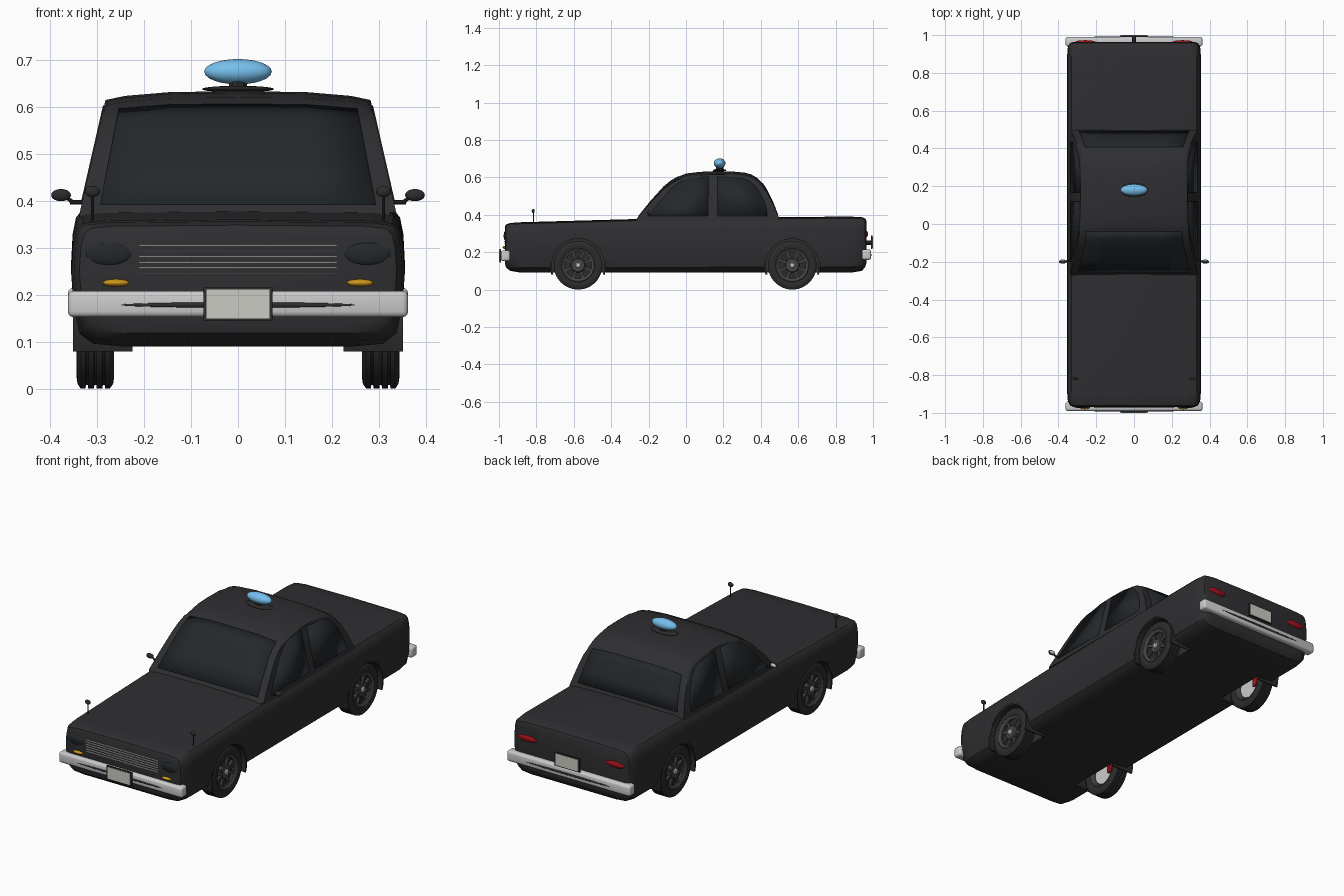
import bpy, bmesh, math
from mathutils import Matrix, Vector

if "Cube" in bpy.data.objects:
    bpy.data.objects.remove(bpy.data.objects["Cube"])


def material(name, r, g, b):
    m = bpy.data.materials.new(name)
    m.diffuse_color = (r, g, b, 1)
    m.use_nodes = True
    m.node_tree.nodes["Principled BSDF"].inputs["Base Color"].default_value = m.diffuse_color
    return m


PAINT = material("paint", .028, .027, .03)
GLASS = material("glass", .017, .021, .024)
RUBBER = material("rubber", .025, .025, .025)
RIM = material("rim", .06, .06, .062)
CHROME = material("chrome", .55, .55, .55)
PLATE = material("plate", .6, .6, .55)
AMBER = material("amber", .6, .3, .01)
RED = material("red", .35, .005, .01)
BLUE = material("blue", .18, .52, .85)


def finish(name, bm, mat, angle=35):
    bmesh.ops.recalc_face_normals(bm, faces=bm.faces)
    me = bpy.data.meshes.new(name)
    bm.to_mesh(me)
    bm.free()
    ob = bpy.data.objects.new(name, me)
    bpy.context.collection.objects.link(ob)
    me.materials.append(mat)
    smooth(ob, angle)
    return ob


def smooth(ob, angle=35):
    bpy.ops.object.select_all(action='DESELECT')
    ob.select_set(True)
    bpy.context.view_layer.objects.active = ob
    bpy.ops.object.shade_smooth_by_angle(angle=math.radians(angle))


def skin(bm, rows, loop_u=False, loop_v=False):
    """Quads between rows of points; returns the vertex rows."""
    vs = [[bm.verts.new(p) for p in row] for row in rows]
    n, m = len(vs), len(vs[0])
    for i in range(n if loop_u else n - 1):
        for j in range(m if loop_v else m - 1):
            a, b = vs[i], vs[(i + 1) % n]
            k = (j + 1) % m
            bm.faces.new((a[j], a[k], b[k], b[j]))
    return vs


def box(name, c, size, mat, bevel=0, rot=None):
    bm = bmesh.new()
    bmesh.ops.create_cube(bm, size=1)
    bmesh.ops.scale(bm, vec=size, verts=bm.verts)
    if bevel:
        bmesh.ops.bevel(bm, geom=bm.edges[:], offset=bevel, segments=3, profile=.5, affect='EDGES')
    bm.transform(Matrix.Translation(c) @ (rot or Matrix()))
    return finish(name, bm, mat)


def ellipsoid(name, c, radii, mat):
    bm = bmesh.new()
    bmesh.ops.create_uvsphere(bm, u_segments=24, v_segments=12, radius=1)
    bm.transform(Matrix.Translation(c) @ Matrix.Diagonal((*radii, 1)))
    return finish(name, bm, mat)


def rod(name, a, b, r, mat):
    a, b = Vector(a), Vector(b)
    bm = bmesh.new()
    bmesh.ops.create_cone(bm, cap_ends=True, segments=10, radius1=r, radius2=r, depth=(b - a).length)
    bm.transform(Matrix.Translation((a + b) / 2) @ (b - a).to_track_quat('Z', 'Y').to_matrix().to_4x4())
    return finish(name, bm, mat)


def lathe(name, prof, c, side, mat, n=40):
    """Spin a closed (radius, outward offset) outline about the x axis."""
    bm = bmesh.new()
    rows = []
    for i in range(n):
        a = 2 * math.pi * i / n
        rows.append([(c[0] + side * o, c[1] + r * math.cos(a), c[2] + r * math.sin(a)) for r, o in prof])
    skin(bm, rows, True, True)
    bmesh.ops.remove_doubles(bm, verts=bm.verts, dist=1e-5)
    return finish(name, bm, mat)


WHEEL_Y = (-.577, .568)

# Lower body: one cross-section lofted from nose to tail
SECTION = [(0, 0), (.7, 0), (.87, .02), (.95, .1), (.985, .3), (1, .57), (.99, .8),
           (.97, .92), (.93, .97), (.8, .99), (0, 1)]
SECTION += [(-x, z) for x, z in SECTION[-2:0:-1]]
STATIONS = [(-.968, .14, .335, .32), (-.962, .118, .348, .338), (-.94, .1, .356, .35), (-.88, .09, .36, .355),
            (-.27, .09, .377, .356), (.5, .09, .388, .356), (.88, .09, .39, .355), (.94, .1, .387, .35),
            (.958, .12, .38, .338), (.964, .14, .368, .32)]
bm = bmesh.new()
vs = skin(bm, [[(x * w, y, zb + z * (zt - zb)) for x, z in SECTION] for y, zb, zt, w in STATIONS], False, True)
bm.faces.new(vs[0])
bm.faces.new(vs[-1])
body = finish("body", bm, PAINT)

# Wheel wells cut out of the body
bm = bmesh.new()
for s in (-1, 1):
    for y in WHEEL_Y:
        m = Matrix.Translation((s * .32, y, .13)) @ Matrix.Rotation(math.pi / 2, 4, 'Y')
        bmesh.ops.create_cone(bm, cap_ends=True, segments=48, radius1=.15, radius2=.15, depth=.2, matrix=m)
cutter = finish("wheel_well_cutter", bm, PAINT)
cutter.hide_render = True
mod = body.modifiers.new("wells", 'BOOLEAN')
mod.operation, mod.solver, mod.object = 'DIFFERENCE', 'EXACT', cutter
bpy.context.view_layer.objects.active = body
bpy.ops.object.modifier_apply(modifier=mod.name)
bpy.data.objects.remove(cutter)
smooth(body)

# Cabin: side profile swept across the width, narrowing upward
CABIN = [(-.275, .365), (-.267, .375), (-.19, .47), (-.118, .55), (-.08, .581), (-.04, .604), (.0, .62), (.07, .629),
         (.15, .633), (.25, .631), (.315, .625), (.35, .615), (.38, .597), (.408, .57), (.43, .535), (.465, .465),
         (.497, .385), (.503, .37)]


def cabin_point(y, z, f):
    t = (z - .38) / .25
    return (f * (.336 - .053 * t), y, z - .018 * max(t, 0) * f ** 4)


bm = bmesh.new()
vs = skin(bm, [[cabin_point(y, z, f) for f in (-1, -.85, -.5, 0, .5, .85, 1)] for y, z in CABIN])
bm.faces.new([r[0] for r in vs])
bm.faces.new([r[-1] for r in vs])
bm.faces.new(vs[0] + vs[-1][::-1])
rim_edges = [bm.edges.get((vs[i][k], vs[i + 1][k])) for k in (0, -1) for i in range(len(vs) - 1)]
bmesh.ops.bevel(bm, geom=rim_edges, offset=.014, segments=3, profile=.5, affect='EDGES')
finish("cabin", bm, PAINT, 40)


# Glass
def glass(name, bm):
    ob = finish(name, bm, GLASS)
    mod = ob.modifiers.new("thickness", 'SOLIDIFY')
    mod.thickness, mod.offset = .005, 0


for name, pts in (("windscreen", [(-.253, .392)] + CABIN[2:6]), ("rear_window", CABIN[13:16] + [(.489, .403)])):
    bm = bmesh.new()
    skin(bm, [[cabin_point(y, z, f) for f in (-.88, -.5, 0, .5, .88)] for y, z in pts])
    glass(name, bm)
WINDOWS = {"front_side_window": [(-.2, .395), (-.145, .47), (-.08, .55), (-.04, .585), (0, .606), (.05, .617),
                                 (.12, .62), (.118, .395)],
           "rear_side_window": [(.168, .395), (.168, .62), (.3, .612), (.345, .592), (.38, .555), (.41, .5),
                                (.43, .44), (.435, .395)]}
for name, pts in WINDOWS.items():
    for s in (-1, 1):
        bm = bmesh.new()
        bm.faces.new([bm.verts.new(cabin_point(y, z, s)) for y, z in pts])
        glass(name, bm)

# Roof beacon
ellipsoid("beacon_base", (0, .18, .638), (.077, .036, .007), RUBBER)
rod("beacon_stem", (0, .18, .635), (0, .18, .66), .02, RUBBER)
ellipsoid("beacon_light", (0, .18, .675), (.072, .031, .027), BLUE)

# Bumpers and number plates
for name, s, zb, zp in (("front", -1, .18, .18), ("rear", 1, .187, .252)):
    box(name + "_bumper", (0, s * .965, zb), (.725, .05, .056), CHROME, .012)
    ellipsoid(name + "_bumper_strip", (0, s * .989, zb - .002), (.26, .004, .006), RUBBER)
    box(name + "_plate_frame", (0, s * .993, zp), (.146, .008, .072), RUBBER)
    box(name + "_plate", (0, s * .997, zp), (.134, .006, .062), PLATE)
rod("rear_plate_mount", (0, .955, .25), (0, .992, .25), .012, RUBBER)

# Grille
for i in range(6):
    box("grille_bar", (0, -.969, .245 + i * .012), (.422, .008, .003), CHROME if i == 2 else PLATE)

# Lamps and mirrors on both sides
for s in (-1, 1):
    ellipsoid("headlamp", (s * .275, -.963, .287), (.052, .012, .026), GLASS)
    ellipsoid("indicator", (s * .26, -.967, .225), (.029, .014, .008), AMBER)
    ellipsoid("tail_lamp", (s * .257, .963, .297), (.055, .01, .016), RED)
    rod("fender_mirror_stem", (s * .31, -.815, .35), (s * .31, -.815, .415), .003, RUBBER)
    ellipsoid("fender_mirror", (s * .31, -.817, .42), (.016, .008, .012), RUBBER)
    rod("door_mirror_stem", (s * .31, -.19, .397), (s * .358, -.195, .397), .005, RUBBER)
    rod("door_mirror_post", (s * .35, -.195, .396), (s * .37, -.2, .41), .004, RUBBER)
    ellipsoid("door_mirror", (s * .377, -.2, .412), (.021, .01, .013), RUBBER)
    ellipsoid("door_mirror_glass", (s * .377, -.194, .412), (.016, .006, .01), CHROME)

# Wheels
TIRE = [(.088, -.034), (.105, -.04), (.12, -.038), (.13, -.031)]
for g in (-.018, 0, .018):
    TIRE += [(.13, g - .003), (.123, g - .002), (.123, g + .002), (.13, g + .003)]
TIRE += [(.13, .031), (.12, .038), (.105, .04), (.088, .034)]
for s in (-1, 1):
    for y in WHEEL_Y:
        c = (s * .304, y, .13)
        lathe("tire", TIRE, c, s, RUBBER, 48)
        lathe("rim_ring", [(.091, .034), (.086, .037), (.072, .03), (.072, .022), (.082, .02), (.082, -.03),
                           (.086, -.036), (.091, -.034)], c, s, RIM)
        lathe("rim_back", [(0, .01), (.083, .01), (.083, .004), (0, .004)], c, s, RUBBER)
        lathe("rim_centre", [(0, .03), (.034, .03), (.04, .024), (.04, .01), (0, .01)], c, s, RIM)
        lathe("hub_cap", [(0, .04), (.01, .039), (.015, .034), (.015, .028), (0, .028)], c, s, CHROME, 20)
        for i in range(8):
            a = 2 * math.pi * (i + .5) / 8
            box("spoke", (c[0] + s * .021, y + .056 * math.cos(a), .13 + .056 * math.sin(a)),
                (.012, .044, .014), RIM, 0, Matrix.Rotation(a, 4, 'X'))
        lathe("brake_disc", [(0, -.012), (.068, -.012), (.068, -.018), (0, -.018)], c, s, CHROME)
        box("brake_caliper", (c[0] - s * .018, y + .05, .13), (.026, .026, .06), RED, .004)
        # Inner wheel arch liner
        bm = bmesh.new()
        rows = []
        for i in range(25):
            a = math.radians(-20 + 220 * i / 24)
            rows.append([(s * x, y + r * math.cos(a), .13 + r * math.sin(a))
                         for x, r in ((.225, .151), (.352, .151), (.352, .141), (.225, .141))])
        vs = skin(bm, rows, False, True)
        bm.faces.new(vs[0])
        bm.faces.new(vs[-1])
        finish("wheel_arch", bm, RUBBER)
